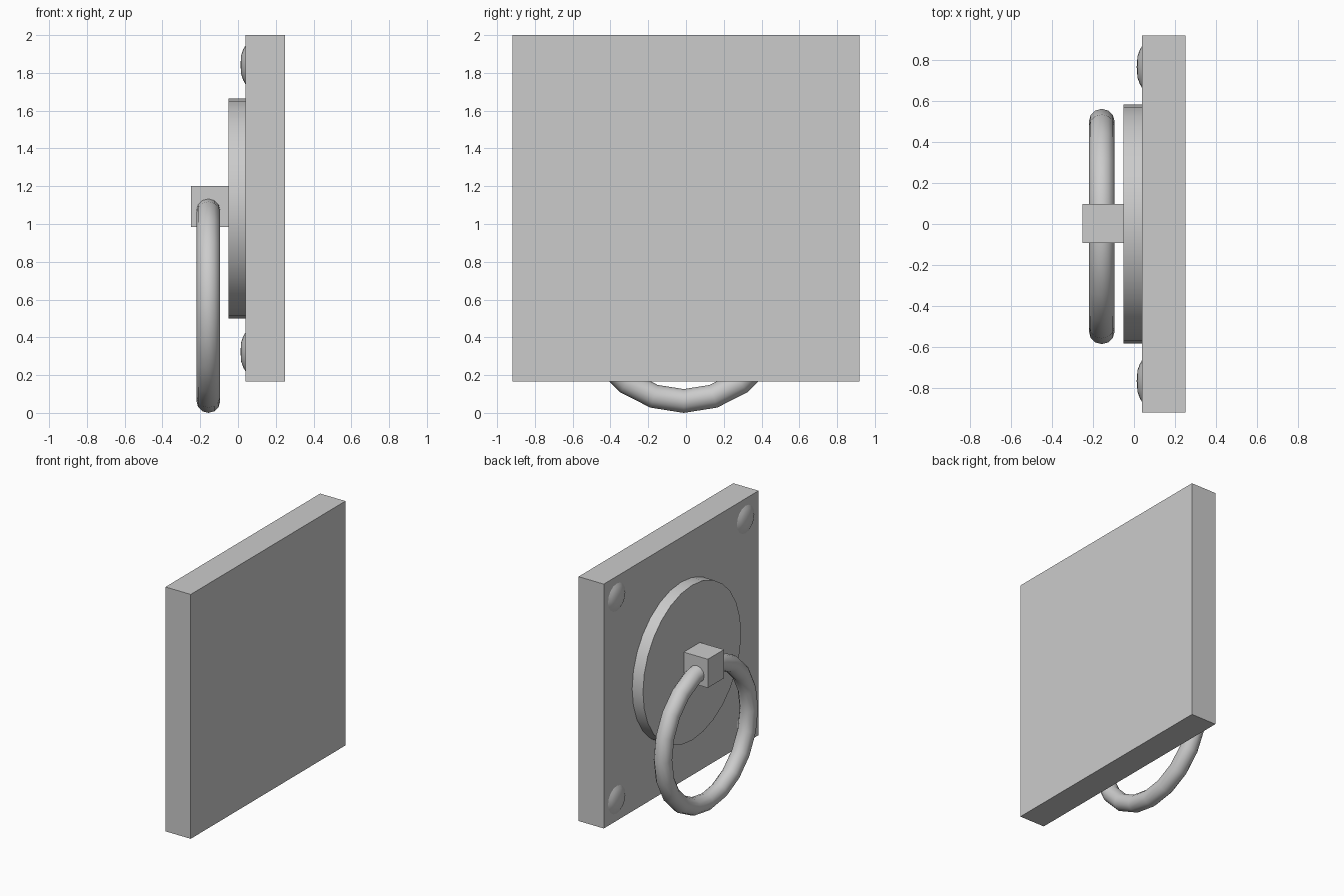
import bpy, math

if "Cube" in bpy.data.objects:
    bpy.data.objects.remove(bpy.data.objects["Cube"])

ZC = 1.083  # centre height of the plate


def box(name, x0, x1, y0, y1, z0, z1):
    bpy.ops.mesh.primitive_cube_add(
        size=1, location=((x0 + x1) / 2, (y0 + y1) / 2, (z0 + z1) / 2))
    ob = bpy.context.object
    ob.name = name
    ob.scale = (x1 - x0, y1 - y0, z1 - z0)
    bpy.ops.object.transform_apply(location=False, rotation=False, scale=True)
    return ob


def smooth(angle):
    bpy.ops.object.shade_smooth_by_angle(angle=math.radians(angle))


def dome(name, y, z, profile, n=16):
    # low dome turned about the x axis, from (radius, x) points, ending in a tip
    verts, faces = [], []
    for r, x in profile[:-1]:
        verts += [(x, y + r * math.cos(2 * math.pi * i / n),
                   z + r * math.sin(2 * math.pi * i / n)) for i in range(n)]
    verts.append((profile[-1][1], y, z))
    rows = len(profile) - 1
    for k in range(rows):
        for i in range(n):
            a, b = k * n + i, k * n + (i + 1) % n
            faces.append((b, a, rows * n) if k == rows - 1 else (b, a, a + n, b + n))
    faces.append(tuple(range(n)))
    me = bpy.data.meshes.new(name)
    me.from_pydata(verts, [], faces)
    ob = bpy.data.objects.new(name, me)
    bpy.context.collection.objects.link(ob)
    bpy.ops.object.select_all(action='DESELECT')
    ob.select_set(True)
    bpy.context.view_layer.objects.active = ob
    smooth(50)


# Square back plate
box("back_plate", 0.04, 0.25, -0.918, 0.918, 0.165, 2.0)

# Round boss on the plate
bpy.ops.mesh.primitive_cylinder_add(vertices=28, radius=0.582, depth=0.10,
                                    location=(0.0, 0, ZC), rotation=(0, math.pi / 2, 0))
bpy.context.object.name = "round_boss"
smooth(30)

# Block holding the ring
box("ring_holder", -0.25, -0.045, -0.093, 0.098, 0.985, 1.2)

# Hanging ring
bpy.ops.mesh.primitive_torus_add(major_segments=20, minor_segments=12,
                                 major_radius=0.51, minor_radius=0.063,
                                 location=(-0.157, -0.012, 0.573),
                                 rotation=(0, math.pi / 2, 0))
bpy.context.object.name = "ring"
smooth(60)

# Corner rivets
for sy in (-1, 1):
    for sz in (-1, 1):
        dome("rivet", sy * 0.765, ZC + sz * 0.76,
             [(0.105, 0.041), (0.083, 0.028), (0.052, 0.017), (0, 0.013)])
